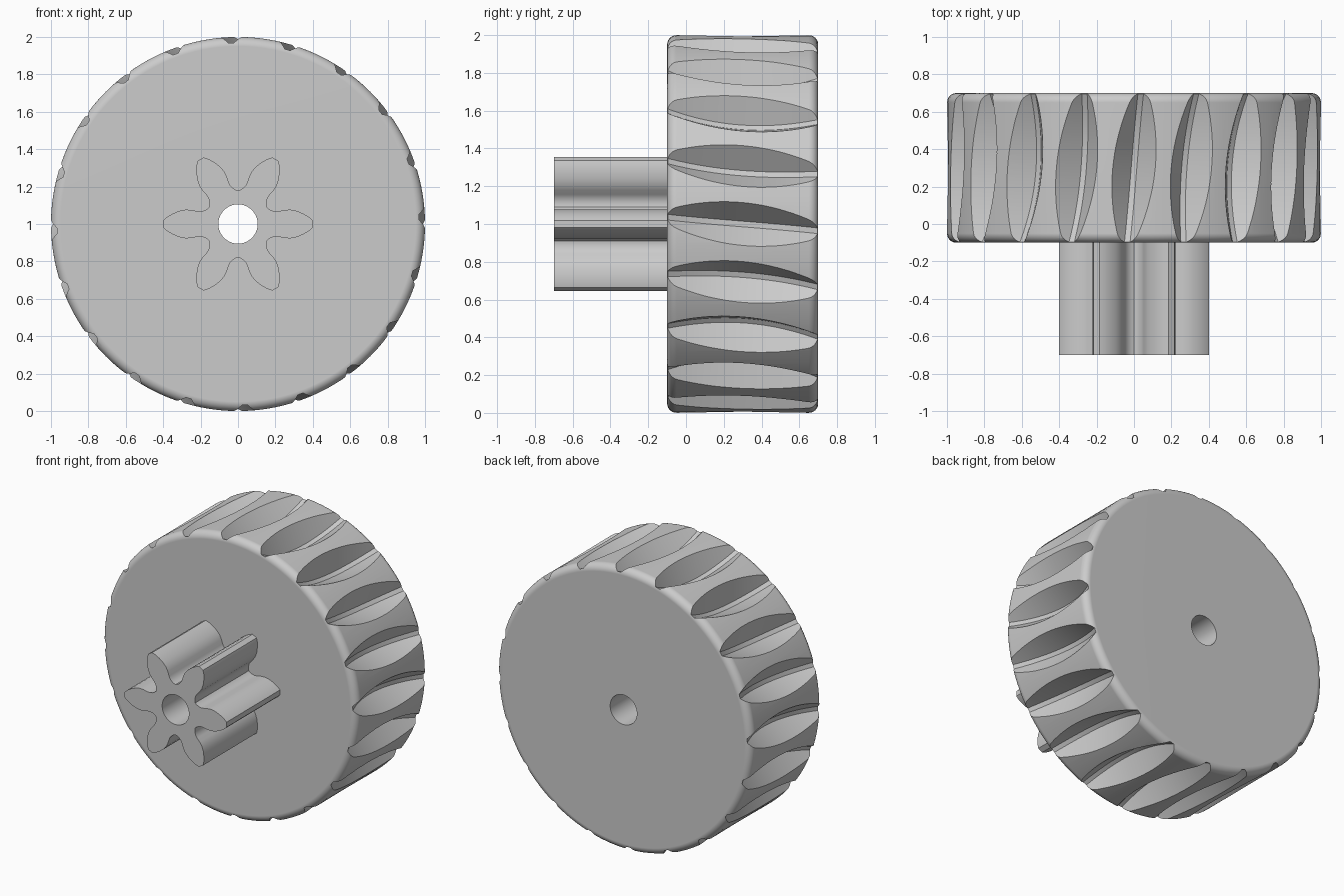
import bpy, bmesh, math
from mathutils import Matrix, Vector

if "Cube" in bpy.data.objects:
    bpy.data.objects.remove(bpy.data.objects["Cube"], do_unlink=True)

# Shared grey material
GREY = (0.6, 0.6, 0.6, 1)
mat = bpy.data.materials.new("plain_grey")
mat.use_nodes = True
mat.diffuse_color = GREY
mat.node_tree.nodes["Principled BSDF"].inputs["Base Color"].default_value = GREY

AXIS = Vector((0, 0, 1))    # axle height, axle runs along y
HOLE = 0.105
FRONT, BACK = -0.1, 0.7
MID, HALF = (FRONT + BACK) / 2, (BACK - FRONT) / 2


def finish(bm, name):
    bmesh.ops.recalc_face_normals(bm, faces=bm.faces)
    mesh = bpy.data.meshes.new(name)
    bm.to_mesh(mesh)
    bm.free()
    mesh.materials.append(mat)
    obj = bpy.data.objects.new(name, mesh)
    obj.location = AXIS
    bpy.context.collection.objects.link(obj)
    return obj


def loft(bm, rings, closed=False):
    """Skin equal-length point rings; cap the ends unless closed."""
    rows = [[bm.verts.new(p) for p in ring] for ring in rings]
    pairs = list(zip(rows, rows[1:])) + ([(rows[-1], rows[0])] if closed else [])
    for a, b in pairs:
        for i in range(len(a)):
            j = (i + 1) % len(a)
            bm.faces.new((a[i], a[j], b[j], b[i]))
    if not closed:
        bm.faces.new(rows[0])
        bm.faces.new(rows[-1])


def circle(radius, y, count):
    return [(radius * math.cos(math.tau * i / count), y,
             radius * math.sin(math.tau * i / count)) for i in range(count)]


def activate(obj):
    bpy.ops.object.select_all(action='DESELECT')
    obj.select_set(True)
    bpy.context.view_layer.objects.active = obj


def cut(obj, cutter):
    activate(obj)
    mod = obj.modifiers.new("cut", 'BOOLEAN')
    mod.operation, mod.solver, mod.object = 'DIFFERENCE', 'EXACT', cutter
    bpy.ops.object.modifier_apply(modifier=mod.name)
    bpy.data.objects.remove(cutter, do_unlink=True)


def smooth(obj, degrees):
    activate(obj)
    bpy.ops.object.shade_smooth_by_angle(angle=math.radians(degrees))
    mod = obj.modifiers.new("flat_faces", 'WEIGHTED_NORMAL')
    mod.keep_sharp = True


# Wheel: turned ring with rounded rims and a bore
ROUND = 0.05
rim = []
for i in range(7):
    a = math.pi / 2 * i / 6
    rim.append((1 - ROUND + ROUND * math.sin(a), ROUND - ROUND * math.cos(a)))
section = [(HOLE, FRONT)] + [(r, FRONT + d) for r, d in rim]
section += [(r, BACK - d) for r, d in reversed(rim)] + [(HOLE, BACK)]
bm = bmesh.new()
loft(bm, [circle(r, y, 128) for r, y in section], closed=True)
wheel = finish(bm, "wheel")

# Tread grooves: slanted, flat-bottomed troughs, deepest at mid width
GROOVES, STEPS, TOP, FLOOR_HALF = 20, 24, 1.03, 0.015


def groove_rings(turn):
    rings = []
    for i in range(STEPS + 1):
        t = (i / STEPS * 2 - 1) * 1.14
        floor = 0.87 + 0.1 * t * t
        top_half = FLOOR_HALF + 0.8 * (TOP - floor)
        spin = Matrix.Rotation(-(turn - 0.0375 * t), 3, 'Y')
        corners = [(floor, -FLOOR_HALF), (floor, FLOOR_HALF),
                   (TOP, top_half), (TOP, -top_half)]
        rings.append([spin @ Vector((r, MID + HALF * t, w)) for r, w in corners])
    return rings


bm = bmesh.new()
for g in range(GROOVES):
    loft(bm, groove_rings(math.tau * g / GROOVES))
grooves = finish(bm, "groove_cutter")
grooves.hide_render = True
cut(wheel, grooves)
smooth(wheel, 25)

# Pinion: six rounded teeth, each mirrored about its own centre line
TEETH = 6
flank = [(0.165, 0.08), (0.18, 0.072), (0.2, 0.067), (0.22, 0.069), (0.25, 0.075),
         (0.28, 0.077), (0.315, 0.07), (0.35, 0.055), (0.38, 0.037), (0.4, 0.018)]
tooth = [(0.154, -0.089)] + [(s, -h) for s, h in flank] + list(reversed(flank))
outline = []
for k in range(TEETH):
    spin = Matrix.Rotation(-math.tau * k / TEETH, 3, 'Y')
    outline += [spin @ Vector((s, 0, h)) for s, h in tooth]
bm = bmesh.new()
loft(bm, [[p + Vector((0, y, 0)) for p in outline] for y in (-0.7, FRONT)])
pinion = finish(bm, "pinion")
bm = bmesh.new()
loft(bm, [circle(HOLE, y, 128) for y in (-0.8, 0)])
bore = finish(bm, "bore_cutter")
bore.hide_render = True
cut(pinion, bore)
smooth(pinion, 30)
